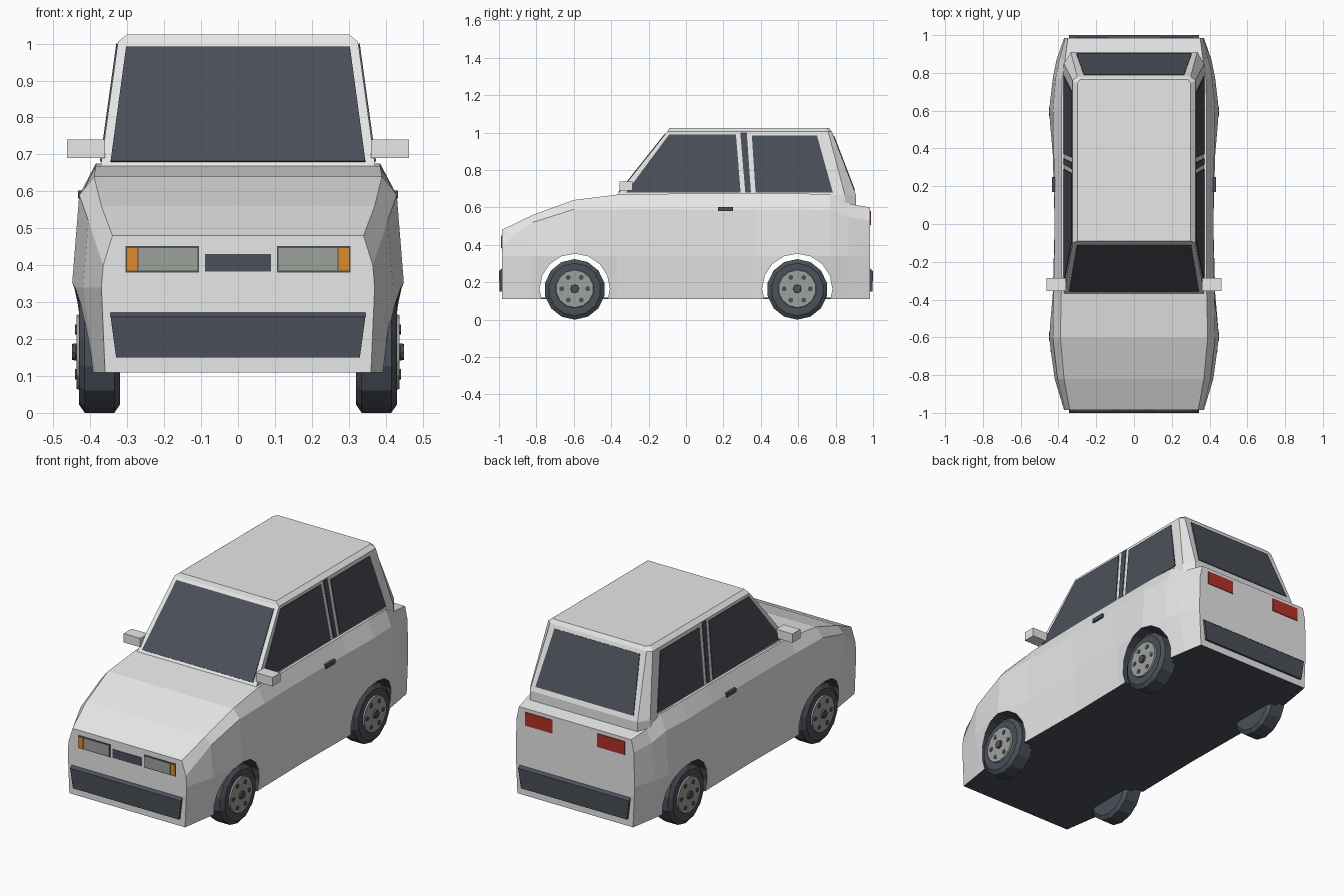
import bpy, bmesh
from math import sin, cos, pi
from mathutils import Vector

if "Cube" in bpy.data.objects:
    bpy.data.objects.remove(bpy.data.objects["Cube"], do_unlink=True)


def material(name, rgb):
    m = bpy.data.materials.new(name)
    m.use_nodes = True
    m.diffuse_color = (*rgb, 1)
    m.node_tree.nodes["Principled BSDF"].inputs["Base Color"].default_value = (*rgb, 1)
    return m


PAINT = material("light grey paint", (0.8, 0.8, 0.8))
DARK = material("dark trim", (0.07, 0.08, 0.1))
METAL = material("grey metal", (0.34, 0.36, 0.33))
AMBER = material("amber lamp", (0.75, 0.26, 0.02))
RED = material("red lamp", (0.45, 0.03, 0.02))


def loft(name, rings, *mats):
    """Closed solid through rings of equal point count."""
    bm = bmesh.new()
    loops = [[bm.verts.new(p) for p in ring] for ring in rings]
    n = len(loops[0])
    for a, b in zip(loops, loops[1:]):
        for i in range(n):
            j = (i + 1) % n
            bm.faces.new((a[i], a[j], b[j], b[i]))
    bm.faces.new(loops[0][::-1])
    bm.faces.new(loops[-1])
    bmesh.ops.recalc_face_normals(bm, faces=bm.faces)
    me = bpy.data.meshes.new(name)
    bm.to_mesh(me)
    bm.free()
    for m in mats:
        me.materials.append(m)
    ob = bpy.data.objects.new(name, me)
    bpy.context.collection.objects.link(ob)
    return ob


def plate(name, pts, mat, t=0.004):
    """Thin plate centred on the polygon's plane."""
    p = [Vector(q) for q in pts]
    n = (p[1] - p[0]).cross(p[2] - p[0]).normalized() * t
    return loft(name, [[q - n for q in p], [q + n for q in p]], mat)


def box(name, x, y, z, mat):
    return loft(name, [[(a, y[0], z[0]), (a, y[1], z[0]), (a, y[1], z[1]), (a, y[0], z[1])]
                       for a in x], mat)


def disc_rings(profile, y, z, sides):
    """Rings about the x axis from (x, radius) pairs."""
    return [[(x, y + r * sin(2 * pi * i / sides), z - r * cos(2 * pi * i / sides))
             for i in range(sides)] for x, r in profile]


def upright(name, x0, x1, z0, z1, y, mat, t):
    plate(name, [(x0, y, z0), (x1, y, z0), (x1, y, z1), (x0, y, z1)], mat, t)


# Body shell: y, bottom width, belly width, waist width, waist z, top width, top z
STATIONS = [
    (-0.985, 0.36, 0.37, 0.365, 0.40, 0.34, 0.48),
    (-0.82, 0.385, 0.42, 0.405, 0.52, 0.37, 0.56),
    (-0.6, 0.42, 0.45, 0.43, 0.59, 0.39, 0.64),
    (-0.37, 0.41, 0.43, 0.425, 0.59, 0.385, 0.668),
    (0, 0.405, 0.42, 0.42, 0.59, 0.385, 0.675),
    (0.37, 0.41, 0.43, 0.425, 0.59, 0.385, 0.675),
    (0.6, 0.42, 0.45, 0.43, 0.59, 0.385, 0.675),
    (0.77, 0.395, 0.43, 0.415, 0.585, 0.38, 0.67),
    (0.87, 0.38, 0.41, 0.395, 0.55, 0.365, 0.62),
    (0.985, 0.36, 0.37, 0.365, 0.53, 0.35, 0.60),
]
rings = []
for y, wb, wm, ws, zs, wt, zt in STATIONS:
    half = [(wb, 0.11), (wm, 0.34), (ws, zs), (wt, zt)]
    rings.append([(x, y, z) for x, z in half] + [(-x, y, z) for x, z in half[::-1]])
body = loft("body", rings, PAINT, DARK)
for f in body.data.polygons:
    if f.normal.z < -0.9:
        f.material_index = 1

# Wheel arches cut through the body
for label, y in (("front", -0.595), ("rear", 0.595)):
    cutter = loft(label + "_arch_cutter",
                  disc_rings([(-0.6, 0.188), (0.6, 0.188)], y, 0.165, 16), PAINT, DARK)
    for f in cutter.data.polygons:
        f.material_index = 1
    cutter.hide_render = True
    cutter.hide_viewport = True
    cutter.display_type = 'WIRE'
    mod = body.modifiers.new(label + "_arch", 'BOOLEAN')
    mod.object = cutter
    mod.operation = 'DIFFERENCE'
    mod.solver = 'EXACT'
box("floor", (-0.36, 0.36), (-0.98, 0.98), (0.11, 0.118), DARK)


# Cabin with chamfered rear pillars and a bevelled roof
def cabin_ring(z, w, front, back, w_rear, rear):
    half = [(w, front), (w, back), (w_rear, rear)]
    return [(x, y, z) for x, y in half] + [(-x, y, z) for x, y in half[::-1]]


loft("cabin", [cabin_ring(0.59, 0.372, -0.37, 0.85, 0.335, 0.91),
               cabin_ring(0.665, 0.372, -0.37, 0.85, 0.335, 0.91),
               cabin_ring(1.005, 0.325, -0.10, 0.76, 0.30, 0.78),
               cabin_ring(1.025, 0.30, -0.09, 0.745, 0.285, 0.765)], PAINT)


# Glass placed on the sloping cabin planes
def side_x(z):
    return 0.372 - (z - 0.665) * 0.047 / 0.34


def screen(name, edge_y, slope, low, high):
    (w0, z0), (w1, z1) = low, high
    y0, y1 = (edge_y + slope * (1.005 - z) for z in (z0, z1))
    plate(name, [(-w0, y0, z0), (w0, y0, z0), (w1, y1, z1), (-w1, y1, z1)], DARK)


screen("windscreen", -0.10, -0.27 / 0.34, (0.345, 0.68), (0.303, 0.99))
screen("rear_window", 0.78, 0.13 / 0.34, (0.305, 0.69), (0.265, 0.985))

SIDE_PANES = {
    "front_side_window": [(-0.32, 0.68), (0.292, 0.68), (0.267, 0.99), (-0.09, 0.99)],
    "door_pillar_trim": [(0.317, 0.68), (0.347, 0.68), (0.325, 1.0), (0.29, 1.0)],
    "rear_side_window": [(0.372, 0.68), (0.785, 0.68), (0.70, 0.985), (0.352, 0.985)],
}

for side, s in (("left", 1), ("right", -1)):
    for name, pts in SIDE_PANES.items():
        plate(f"{side}_{name}", [(s * side_x(z), y, z) for y, z in pts], DARK)

    # Mirror and door handle
    box(side + "_mirror", (s * 0.36, s * 0.463), (-0.355, -0.285), (0.69, 0.74), PAINT)
    box(side + "_door_handle", (s * 0.41, s * 0.433), (0.17, 0.25), (0.58, 0.602), DARK)

    # Lamps
    upright(side + "_headlight_frame", s * 0.105, s * 0.305, 0.38, 0.452, -0.985, DARK, 0.002)
    upright(side + "_headlight", s * 0.11, s * 0.27, 0.386, 0.446, -0.985, METAL, 0.0045)
    upright(side + "_indicator", s * 0.272, s * 0.301, 0.386, 0.446, -0.985, AMBER, 0.0045)
    upright(side + "_tail_lamp", s * 0.14, s * 0.31, 0.505, 0.58, 0.985, RED, 0.004)

    # Wheels: tyre, hub, centre cap and six holes
    for end, y in (("front", -0.595), ("rear", 0.595)):
        name = f"{side}_{end}"
        z = 0.165
        tyre = [(0.32, 0.14), (0.335, 0.162), (0.415, 0.162), (0.43, 0.14)]
        loft(name + "_tyre", disc_rings([(s * x, r) for x, r in tyre], y, 0.162, 14), DARK)
        loft(name + "_hub", disc_rings([(s * 0.42, 0.105), (s * 0.438, 0.1)], y, z, 14), METAL)
        loft(name + "_cap", disc_rings([(s * 0.43, 0.024), (s * 0.449, 0.022)], y, z, 8), DARK)
        for k in range(6):
            a = k * pi / 3 + pi / 6
            loft(f"{name}_hole_{k + 1}",
                 disc_rings([(s * 0.434, 0.014), (s * 0.441, 0.014)],
                            y + 0.07 * sin(a), z + 0.07 * cos(a), 6), DARK)

# Grille and bumpers
upright("grille", -0.09, 0.09, 0.383, 0.43, -0.985, DARK, 0.004)
BUMPER = [(0.97, 0.285, 0.345), (1.0, 0.26, 0.345), (0.997, 0.15, 0.33), (0.97, 0.15, 0.33)]
for end, s in (("front", -1), ("rear", 1)):
    loft(end + "_bumper", [[(side * w, s * y, z) for y, z, w in BUMPER] for side in (-1, 1)], DARK)
